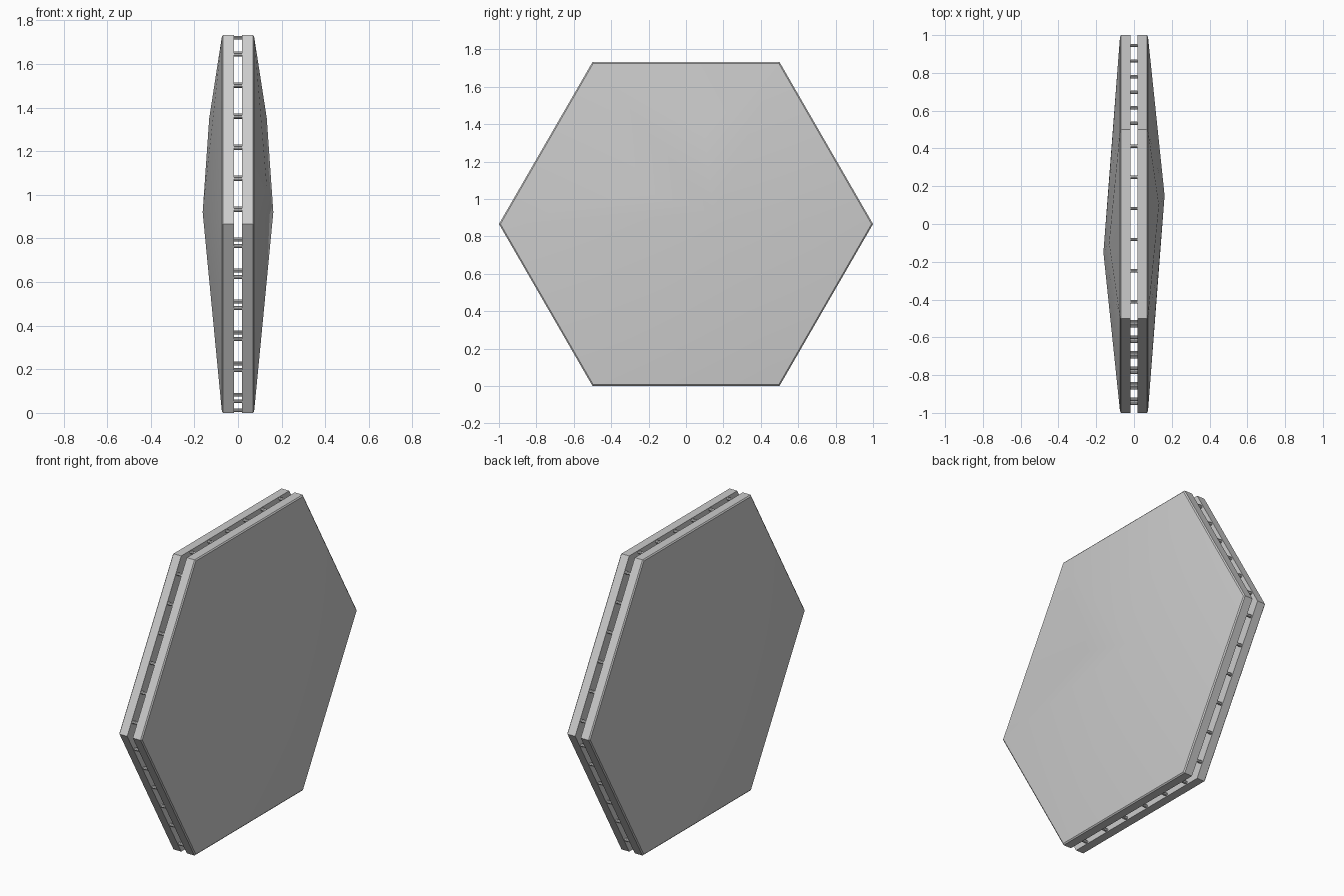
import bpy, bmesh, math
from mathutils import Vector, Matrix

if "Cube" in bpy.data.objects:
    bpy.data.objects.remove(bpy.data.objects["Cube"])

MID = math.sqrt(3) / 2          # height of the hexagon centre
GAP = 0.018                     # half the gap between the plates
PIN_R = 0.009

grey = bpy.data.materials.new("plain grey")
grey.diffuse_color = (0.6, 0.6, 0.6, 1)
grey.use_nodes = True
grey.node_tree.nodes["Principled BSDF"].inputs["Base Color"].default_value = grey.diffuse_color


def finish(name, bm):
    bmesh.ops.recalc_face_normals(bm, faces=bm.faces)
    mesh = bpy.data.meshes.new(name)
    bm.to_mesh(mesh)
    bm.free()
    mesh.materials.append(grey)
    obj = bpy.data.objects.new(name, mesh)
    bpy.context.collection.objects.link(obj)
    bpy.ops.object.select_all(action='DESELECT')
    bpy.context.view_layer.objects.active = obj
    obj.select_set(True)
    bpy.ops.object.shade_smooth_by_angle(angle=math.radians(25))
    return obj


def hexagon(x, radius):
    return [Vector((x, radius * math.cos(i * math.pi / 3),
                    MID + radius * math.sin(i * math.pi / 3))) for i in range(6)]


# Hexagonal plates: straight rim, narrow chamfer, faceted off-centre dome
DOME = [(0.162, 0.15, 0.92), (0.132, 0.10, 1.35), (0.132, -0.22, 1.04)]
for name, turn in (("right_plate", 0), ("left_plate", math.pi)):
    bm = bmesh.new()
    points = hexagon(GAP, 1) + hexagon(0.068, 1) + hexagon(0.074, 0.992)
    for p in points + [Vector(d) for d in DOME]:
        bm.verts.new(p)
    bmesh.ops.convex_hull(bm, input=bm.verts)
    bmesh.ops.rotate(bm, verts=bm.verts, cent=(0, 0, 0),
                     matrix=Matrix.Rotation(turn, 3, 'Z'))
    finish(name, bm)

# Spacer pins: six along each edge, joining the plates just inside the rim
bm = bmesh.new()
corners = hexagon(0, 0.986)
SHIFT = {2: 0.008, 3: 0.035}    # front edges are slightly offset
for i in range(6):
    a, b = corners[i], corners[(i + 1) % 6]
    for k in range(6):
        p = a.lerp(b, (k + 0.5) / 6 + SHIFT.get(i, 0))
        bmesh.ops.create_cone(
            bm, cap_ends=True, segments=8, radius1=PIN_R, radius2=PIN_R,
            depth=2 * GAP + 0.004,
            matrix=Matrix.Translation(p) @ Matrix.Rotation(math.pi / 2, 4, 'Y'))
finish("spacer_pins", bm)
